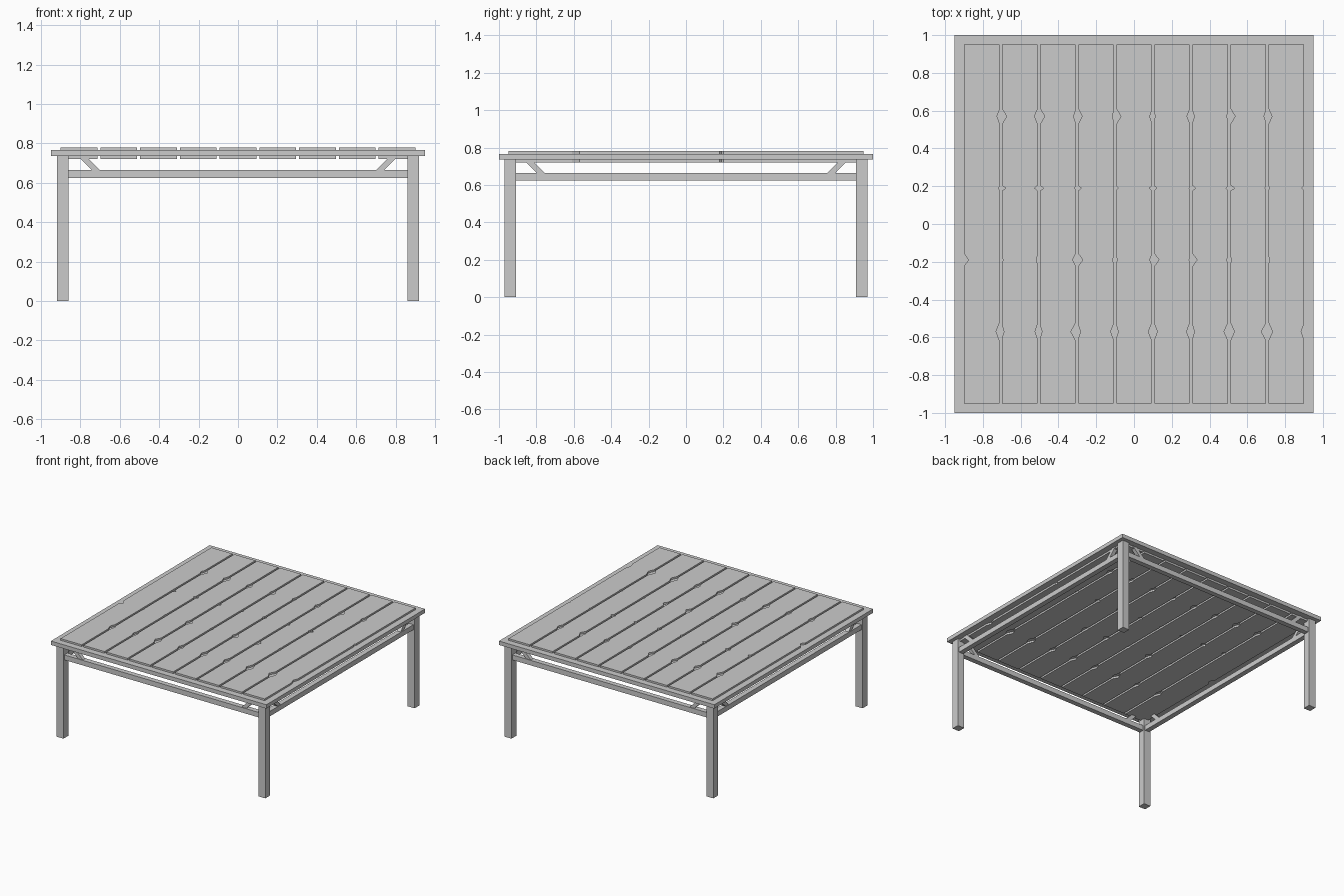
import bpy, bmesh

if "Cube" in bpy.data.objects:
    bpy.data.objects.remove(bpy.data.objects["Cube"])


def prism(name, outline, a, b, place):
    """Extrude a 2D outline from a to b; place(u, v, w) gives the 3D point."""
    bm = bmesh.new()
    low = [bm.verts.new(place(u, v, a)) for u, v in outline]
    high = [bm.verts.new(place(u, v, b)) for u, v in outline]
    bm.faces.new(low[::-1])
    bm.faces.new(high)
    n = len(outline)
    for i in range(n):
        j = (i + 1) % n
        bm.faces.new((low[i], low[j], high[j], high[i]))
    bmesh.ops.recalc_face_normals(bm, faces=bm.faces[:])
    mesh = bpy.data.meshes.new(name)
    bm.to_mesh(mesh)
    bm.free()
    ob = bpy.data.objects.new(name, mesh)
    bpy.context.collection.objects.link(ob)
    return ob


def xy(u, v, w):
    return (u, v, w)


def box(name, x0, x1, y0, y1, z0, z1):
    return prism(name, [(x0, y0), (x1, y0), (x1, y1), (x0, y1)], z0, z1, xy)


# Table slab that the planks are set into
box("top_frame", -0.95, 0.95, -1.0, 1.0, 0.735, 0.766)

# Planks with worn V notches: depth in mm for (left, right) edge of each plank
ROWS = [  # y centre, half length, depths from leftmost edge to rightmost edge
    (-0.57, 0.045, [0, 17, 10, 12, 10, 24, 12, 15, 10, 17, 15, 17, 10, 20, 20, 24, 20, 15]),
    (-0.19, 0.033, [24, 0, 5, 5, 0, 15, 24, 4, 4, 10, 24, 3, 24, 5, 3, 3, 3, 0]),
    (0.19, 0.014, [0, 3, 20, 15, 18, 3, 16, 0, 10, 12, 12, 3, 16, 10, 22, 5, 5, 12]),
    (0.57, 0.040, [0, 12, 24, 15, 24, 10, 20, 6, 24, 10, 3, 15, 10, 5, 24, 10, 17, 0]),
]
COUNT, GAP = 9, 0.015
WIDTH = (1.8 - GAP * (COUNT - 1)) / COUNT


def edge(x, column, inward):
    pts = [(x, -0.95)]
    for y, half, depths in ROWS:
        d = depths[column] / 1000
        if d:
            h = half * min(1, 0.4 + d / 0.03)
            pts += [(x, y - h), (x + inward * d, y), (x, y + h)]
    return pts + [(x, 0.95)]


for i in range(COUNT):
    x0 = -0.9 + i * (WIDTH + GAP)
    outline = edge(x0 + WIDTH, 2 * i + 1, -1) + edge(x0, 2 * i, 1)[::-1]
    prism(f"plank_{i + 1}", outline, 0.72, 0.78, xy)

# Legs
for sx, nx in ((-1, "left"), (1, "right")):
    for sy, ny in ((-1, "front"), (1, "back")):
        x, y = sx * 0.89, sy * 0.94
        box(f"{ny}_{nx}_leg", x - 0.03, x + 0.03, y - 0.03, y + 0.03, 0, 0.735)


def brace(name, s, c, place, across):
    """Slanted brace running down and inward from the slab to a rail."""
    lo, hi = 0.663, 0.735
    pts = [(s * (c - 0.021), lo), (s * (c + 0.021), lo),
           (s * (c + 0.021 + hi - lo), hi), (s * (c - 0.021 + hi - lo), hi)]
    prism(name, pts, across - 0.015, across + 0.015, place)


# Stretcher rails and their corner braces
for s, nx, ny in ((-1, "left", "front"), (1, "right", "back")):
    box(f"{ny}_rail", -0.86, 0.86, s * 0.94 - 0.02, s * 0.94 + 0.02, 0.624, 0.664)
    box(f"{nx}_rail", s * 0.89 - 0.02, s * 0.89 + 0.02, -0.91, 0.91, 0.624, 0.664)
    for t, end in ((-1, "a"), (1, "b")):
        brace(f"{ny}_brace_{end}", t, 0.72, lambda u, v, w: (u, w, v), s * 0.94)
        brace(f"{nx}_brace_{end}", t, 0.775, lambda u, v, w: (w, u, v), s * 0.89)
